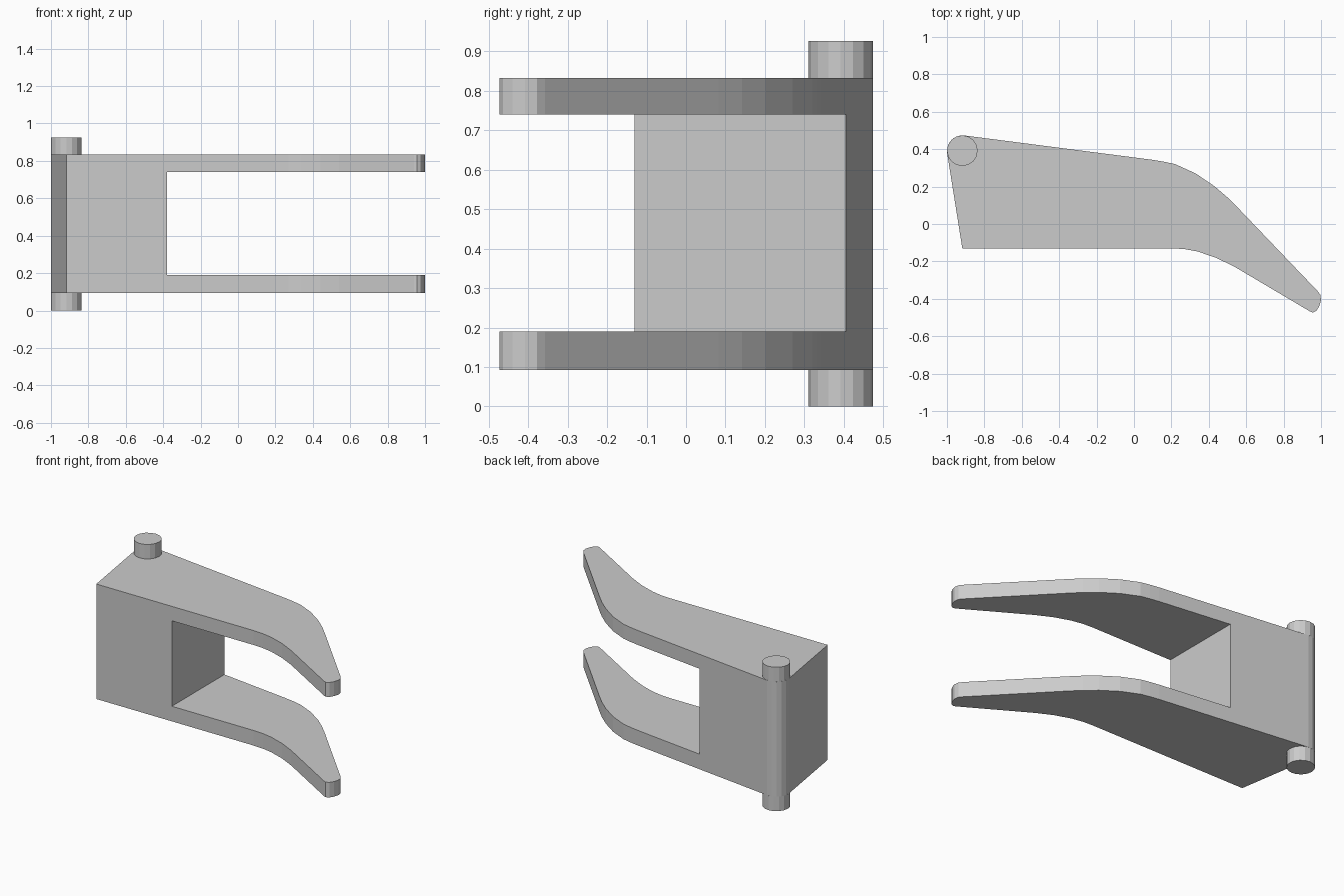
import bpy, bmesh, math

if "Cube" in bpy.data.objects:
    bpy.data.objects.remove(bpy.data.objects["Cube"])

PIN = (-0.918, 0.392)
R = 0.082
H = 0.926
Z0, Z1 = 0.093, 0.833


def prism(name, outline, z0, z1):
    bm = bmesh.new()
    face = bm.faces.new([bm.verts.new((x, y, z0)) for x, y in outline])
    top = bmesh.ops.extrude_face_region(bm, geom=[face])
    verts = [g for g in top["geom"] if isinstance(g, bmesh.types.BMVert)]
    bmesh.ops.translate(bm, verts=verts, vec=(0, 0, z1 - z0))
    bmesh.ops.recalc_face_normals(bm, faces=bm.faces)
    mesh = bpy.data.meshes.new(name)
    bm.to_mesh(mesh)
    bm.free()
    obj = bpy.data.objects.new(name, mesh)
    bpy.context.collection.objects.link(obj)
    return obj


def arc(start, end, n):
    angles = [math.radians(start + (end - start) * i / n) for i in range(n + 1)]
    return [(PIN[0] + R * math.cos(a), PIN[1] + R * math.sin(a)) for a in angles]


# Lever outline: lower edge, rounded tip, upper edge, hinge corner
lower = [(-0.918, -0.13), (0.20, -0.13), (0.27, -0.134), (0.34, -0.147),
         (0.44, -0.181), (0.54, -0.23)]
tip = [(0.94, -0.467), (0.956, -0.473), (0.975, -0.464), (0.99, -0.44),
       (1.0, -0.408), (0.996, -0.378), (0.98, -0.357)]
upper = [(0.56, 0.082), (0.50, 0.142), (0.43, 0.202), (0.33, 0.27),
         (0.22, 0.32), (0.16, 0.333), (0.10, 0.343)]
body = prism("forked_lever", lower + tip + upper + arc(83, 188, 5), Z0, Z1)

# Slot that splits the lever into two prongs
slot = prism("slot_cutter", [(-0.38, -1), (1.2, -1), (1.2, 1), (-0.38, 1)], 0.19, 0.74)
slot.hide_render = True
slot.hide_viewport = True
cut = body.modifiers.new("slot", "BOOLEAN")
cut.operation = "DIFFERENCE"
cut.solver = "EXACT"
cut.object = slot

# Hinge pins above and below the lever
for name, z0, z1 in (("lower_pin", 0, Z0), ("upper_pin", Z1, H)):
    prism(name, arc(0, 360, 16)[:-1], z0, z1)
